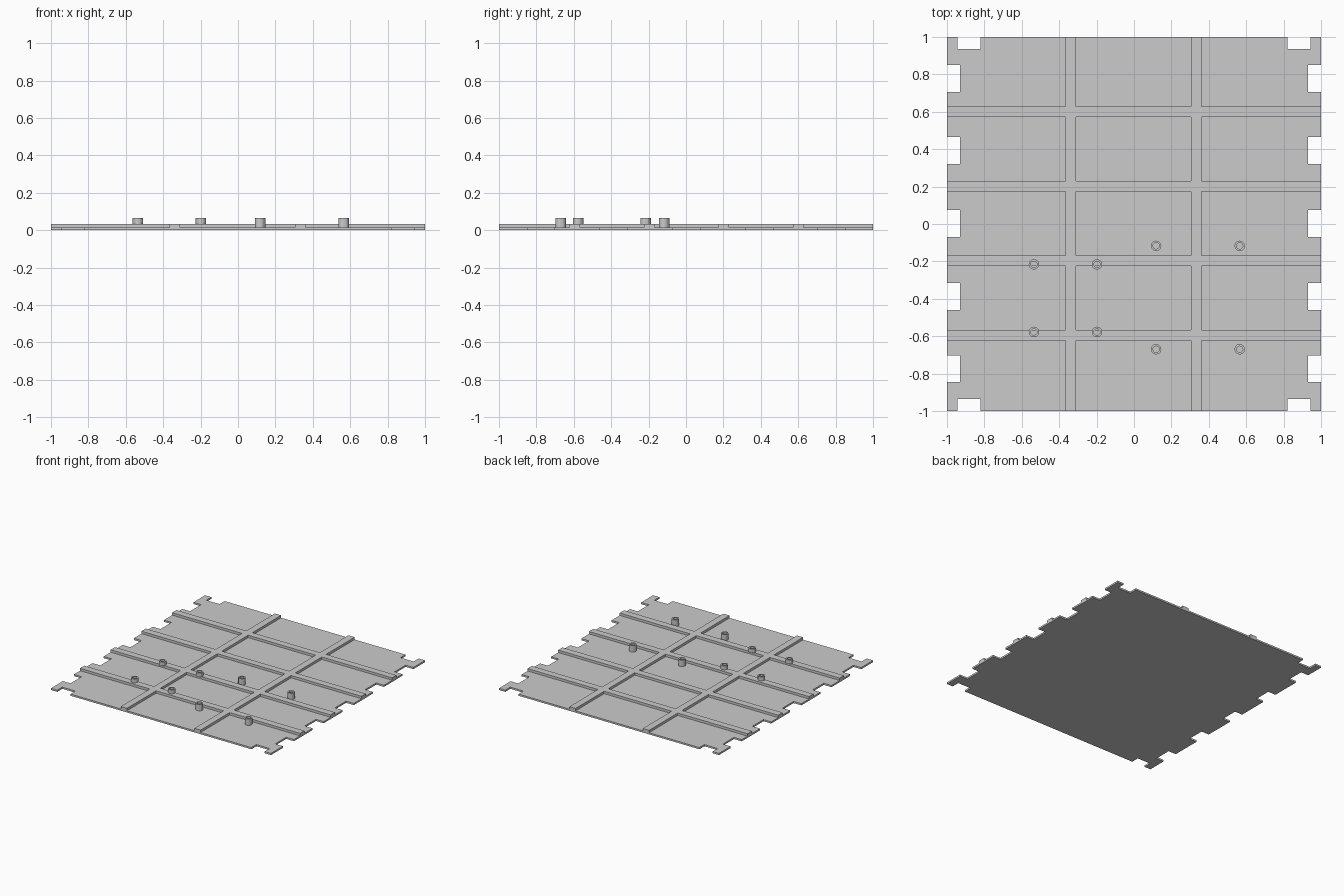
import bpy, bmesh
from math import radians

cube = bpy.data.objects.get("Cube")
if cube:
    bpy.data.objects.remove(cube, do_unlink=True)

PLATE_Z, RIB_Z, PEG_Z = 0.014, 0.034, 0.066
RIB_W = 0.028                                  # half width of a rib
RIB_X = (-0.337, 0.332)
RIB_Y = (-0.595, -0.197, 0.203, 0.601)
NOTCH_Y = (-0.774, -0.388, 0.003, 0.394, 0.777)

grey = bpy.data.materials.new("plain grey")
grey.use_nodes = True
colour = (0.6, 0.6, 0.6, 1)
grey.diffuse_color = colour
grey.node_tree.nodes["Principled BSDF"].inputs["Base Color"].default_value = colour


def add_object(name, bm):
    mesh = bpy.data.meshes.new(name)
    bm.to_mesh(mesh)
    bm.free()
    mesh.materials.append(grey)
    obj = bpy.data.objects.new(name, mesh)
    bpy.context.collection.objects.link(obj)
    return obj


def height(x, y):
    """Height of the panel: nothing in notches, raised on ribs."""
    if abs(x) > 0.93 and any(abs(y - n) < 0.072 for n in NOTCH_Y):
        return 0
    if 0.822 < abs(x) < 0.943 and abs(y) > 0.935:
        return 0
    on_rib = any(abs(x - r) < RIB_W for r in RIB_X) or any(abs(y - r) < RIB_W for r in RIB_Y)
    return RIB_Z if on_rib else PLATE_Z


# Base panel with joint notches and a lattice of ribs, one watertight solid
xs = sorted([s * v for s in (-1, 1) for v in (0.822, 0.93, 0.943, 1)]
            + [r + s * RIB_W for r in RIB_X for s in (-1, 1)])
ys = sorted([s * v for s in (-1, 1) for v in (0.935, 1)]
            + [r + s * RIB_W for r in RIB_Y for s in (-1, 1)]
            + [n + s * 0.072 for n in NOTCH_Y for s in (-1, 1)])
levels = (0, PLATE_Z, RIB_Z)
bm = bmesh.new()
nx, ny = len(xs) - 1, len(ys) - 1


def cell(i, j):
    if not (0 <= i < nx and 0 <= j < ny):
        return 0
    return height((xs[i] + xs[i + 1]) / 2, (ys[j] + ys[j + 1]) / 2)


def quad(*points):
    bm.faces.new([bm.verts.new(p) for p in points])


for i in range(nx):
    for j in range(ny):
        h = cell(i, j)
        if not h:
            continue
        ring = [(xs[i], ys[j]), (xs[i + 1], ys[j]), (xs[i + 1], ys[j + 1]), (xs[i], ys[j + 1])]
        quad(*[(*p, h) for p in ring])
        quad(*[(*p, 0) for p in reversed(ring)])
        for k, (di, dj) in enumerate(((0, -1), (1, 0), (0, 1), (-1, 0))):
            a, b = ring[k], ring[(k + 1) % 4]
            for low, high in zip(levels, levels[1:]):
                if cell(i + di, j + dj) <= low and high <= h:
                    quad((*a, low), (*b, low), (*b, high), (*a, high))
bmesh.ops.remove_doubles(bm, verts=bm.verts, dist=0.0001)
bmesh.ops.dissolve_limit(bm, angle_limit=radians(1), verts=bm.verts, edges=bm.edges)
add_object("ribbed_panel", bm)


# Hollow mounting pegs
def add_peg(name, x, y, sides=12, outer=0.028, inner=0.017):
    base = height(x, y)
    bm = bmesh.new()
    bmesh.ops.create_circle(bm, cap_ends=False, segments=sides, radius=outer)
    edges = list(bm.edges)
    for radius, z in ((outer, PEG_Z - base), (inner, PEG_Z - base), (inner, 0.001)):
        new = bmesh.ops.extrude_edge_only(bm, edges=edges)["geom"]
        for v in (g for g in new if isinstance(g, bmesh.types.BMVert)):
            flat = v.co.xy.normalized() * radius
            v.co = (flat.x, flat.y, z)
        edges = [g for g in new if isinstance(g, bmesh.types.BMEdge)
                 and len(g.link_faces) == 1]
    bmesh.ops.recalc_face_normals(bm, faces=bm.faces)
    # an open tube standing on the panel: side walls must face outwards
    wall = max(bm.faces, key=lambda f: f.calc_center_median().xy.length)
    if wall.normal.dot(wall.calc_center_median()) < 0:
        bmesh.ops.reverse_faces(bm, faces=bm.faces)
    add_object(name, bm).location = (x, y, base)


for name, px, py in (("left", (0.118, 0.565), (-0.67, -0.117)),
                     ("right", (-0.535, -0.198), (-0.577, -0.216))):
    for i, x in enumerate(px):
        for j, y in enumerate(py):
            add_peg(f"{name}_peg_{2 * i + j + 1}", x, y)
